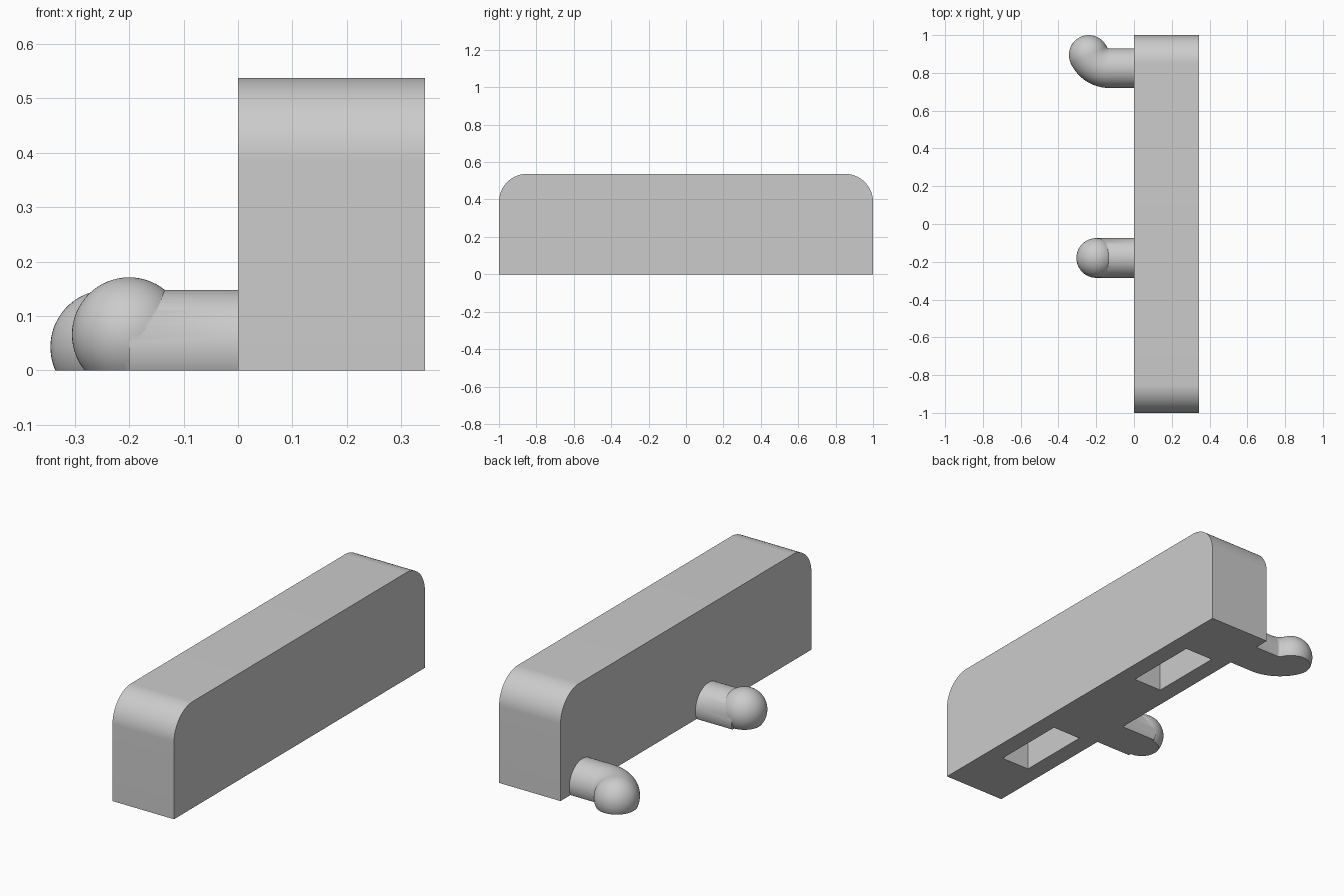
import bpy, bmesh
from math import sin, cos, pi, radians
from mathutils import Vector, Matrix

cube = bpy.data.objects.get("Cube")
if cube:
    bpy.data.objects.remove(cube, do_unlink=True)

grey = bpy.data.materials.new("light grey")
grey.use_nodes = True
COLOUR = (0.6, 0.6, 0.6, 1)
grey.diffuse_color = COLOUR
grey.node_tree.nodes["Principled BSDF"].inputs["Base Color"].default_value = COLOUR

WIDTH, HEIGHT, CORNER = 0.343, 0.537, 0.15
RADIUS, AXIS_Z = 0.105, 0.043


def add_object(name, bm):
    bmesh.ops.recalc_face_normals(bm, faces=bm.faces)
    mesh = bpy.data.meshes.new(name)
    bm.to_mesh(mesh)
    bm.free()
    mesh.materials.append(grey)
    obj = bpy.data.objects.new(name, mesh)
    bpy.context.collection.objects.link(obj)
    return obj


def boolean(obj, tool, operation):
    mod = obj.modifiers.new(operation.lower(), "BOOLEAN")
    mod.operation, mod.solver, mod.object = operation, "EXACT", tool
    bpy.context.view_layer.objects.active = obj
    bpy.ops.object.modifier_apply(modifier=mod.name)
    bpy.data.objects.remove(tool, do_unlink=True)


def smooth(obj):
    bpy.ops.object.select_all(action="DESELECT")
    obj.select_set(True)
    bpy.context.view_layer.objects.active = obj
    bpy.ops.object.shade_smooth_by_angle(angle=radians(30))


def box(name, low, high):
    bm = bmesh.new()
    low, high = Vector(low), Vector(high)
    bmesh.ops.create_cube(bm, size=1, matrix=Matrix.Translation((low + high) / 2)
                          @ Matrix.Diagonal((high - low).to_4d()))
    return add_object(name, bm)


def tube(name, stations, sides=64):
    """Closed sweep through (centre, direction, radius) stations lying level in z."""
    bm = bmesh.new()
    rings = []
    for centre, direction, radius in stations:
        across = Vector((-direction.y, direction.x, 0))
        rings.append([bm.verts.new(centre + radius * (across * cos(a) + Vector((0, 0, sin(a)))))
                      for a in (2 * pi * i / sides for i in range(sides))])
    for one, two in zip(rings, rings[1:]):
        for i in range(sides):
            j = (i + 1) % sides
            bm.faces.new((one[i], one[j], two[j], two[i]))
    bm.faces.new(rings[0])
    bm.faces.new(rings[-1])
    return add_object(name, bm)


def trim_flat(obj):
    """Cut the peg off level with the base."""
    boolean(obj, box("trim_cutter", (-1, -2, -1), (1, 2, 0)), "DIFFERENCE")
    smooth(obj)


# Body: upright block with two rounded top edges
bm = bmesh.new()
profile = [(-1, 0), (1, 0)]
for side, start in ((1, 0), (-1, pi / 2)):
    for i in range(25):
        a = start + pi / 2 * i / 24
        profile.append((side * (1 - CORNER) + CORNER * cos(a), HEIGHT - CORNER + CORNER * sin(a)))
face = bm.faces.new([bm.verts.new((0, y, z)) for y, z in profile])
extruded = bmesh.ops.extrude_face_region(bm, geom=[face])
bmesh.ops.translate(bm, vec=(WIDTH, 0, 0),
                    verts=[v for v in extruded["geom"] if isinstance(v, bmesh.types.BMVert)])
body = add_object("body", bm)

# Rectangular pockets in the underside
for side in (-1, 1):
    ends = sorted((side * 0.305, side * 0.692))
    boolean(body, box("pocket_cutter", (0.09, ends[0], -0.1), (0.25, ends[1], 0.3)), "DIFFERENCE")
smooth(body)

# Straight peg with a ball tip set slightly high
along = Vector((-1, 0, 0))
straight_peg = tube("straight_peg", [(Vector((x, -0.18, AXIS_Z)), along, RADIUS) for x in (0, -0.2)])
bm = bmesh.new()
bmesh.ops.create_uvsphere(bm, u_segments=64, v_segments=32, radius=RADIUS,
                          matrix=Matrix.Translation((-0.2, -0.18, 0.066)))
boolean(straight_peg, add_object("ball_tip", bm), "UNION")
trim_flat(straight_peg)

# Bent peg: straight start, elbow towards the back, domed tip
BEND, TURN = 0.121, radians(65)
stations = [(Vector((0, 0.825, AXIS_Z)), along, RADIUS)]
for i in range(17):
    a = TURN * i / 16
    centre = Vector((-0.13 - BEND * sin(a), 0.825 + BEND * (1 - cos(a)), AXIS_Z))
    heading = Vector((-cos(a), sin(a), 0))
    stations.append((centre, heading, RADIUS))
for i in range(1, 16):
    a = pi / 2 * i / 16
    stations.append((centre + heading * RADIUS * sin(a), heading, RADIUS * cos(a)))
bent_peg = tube("bent_peg", stations)
trim_flat(bent_peg)
